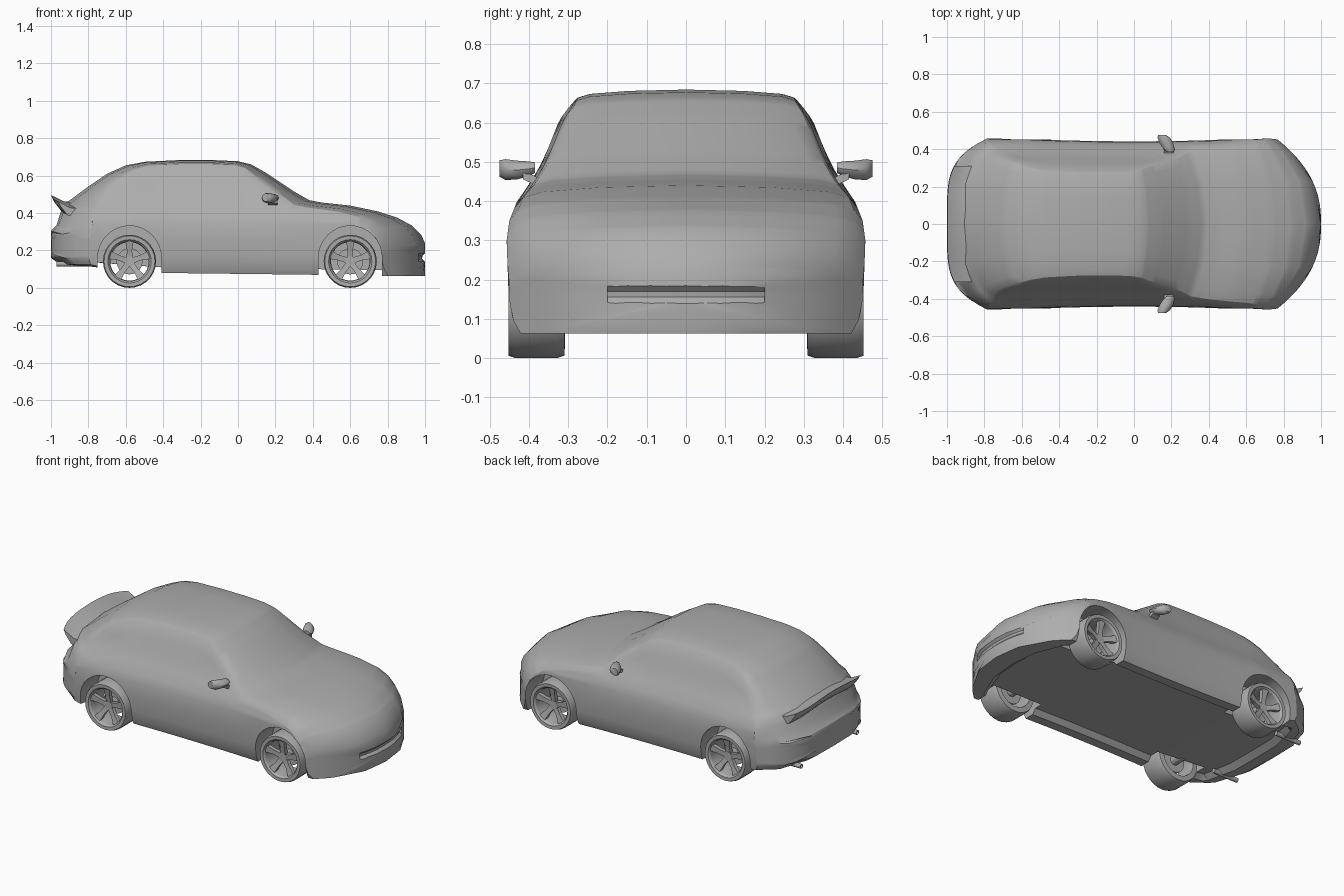
import bpy, bmesh, math
from mathutils import Vector

old = bpy.data.objects.get("Cube")
if old:
    bpy.data.objects.remove(old, do_unlink=True)

grey = bpy.data.materials.new("plain grey")
grey.use_nodes = True
grey.diffuse_color = (0.42, 0.42, 0.42, 1)
grey.node_tree.nodes["Principled BSDF"].inputs["Base Color"].default_value = (0.42, 0.42, 0.42, 1)


def lerp(table, t):
    """Piecewise linear lookup in a list of (key, value) pairs."""
    if t <= table[0][0]:
        return table[0][1]
    for (a, va), (b, vb) in zip(table, table[1:]):
        if t <= b:
            return va + (vb - va) * (t - a) / (b - a)
    return table[-1][1]


def loft(name, rings, closed=False):
    """Skin a list of equal-length closed rings; cap the ends unless closed."""
    bm = bmesh.new()
    rows = [[bm.verts.new(p) for p in ring] for ring in rings]
    n = len(rows[0])
    pairs = list(zip(rows, rows[1:])) + ([(rows[-1], rows[0])] if closed else [])
    for a, b in pairs:
        for i in range(n):
            j = (i + 1) % n
            bm.faces.new((a[i], a[j], b[j], b[i]))
    if not closed:
        bm.faces.new(rows[0])
        bm.faces.new(rows[-1])
    bmesh.ops.remove_doubles(bm, verts=bm.verts, dist=0.0004)
    bmesh.ops.recalc_face_normals(bm, faces=bm.faces)
    mesh = bpy.data.meshes.new(name)
    bm.to_mesh(mesh)
    bm.free()
    mesh.materials.append(grey)
    ob = bpy.data.objects.new(name, mesh)
    bpy.context.collection.objects.link(ob)
    return ob


def smooth(ob, angle=28):
    bpy.ops.object.select_all(action='DESELECT')
    ob.select_set(True)
    bpy.context.view_layer.objects.active = ob
    bpy.ops.object.shade_smooth_by_angle(angle=math.radians(angle))


def cut(ob, cutter):
    cutter.hide_render = True
    mod = ob.modifiers.new("cut", 'BOOLEAN')
    mod.operation, mod.solver, mod.object = 'DIFFERENCE', 'EXACT', cutter
    bpy.context.view_layer.objects.active = ob
    bpy.ops.object.modifier_apply(modifier=mod.name)
    bpy.data.objects.remove(cutter, do_unlink=True)


def bow(y, end):
    """Rounding of the nose (end > 0) and the tail in plan."""
    u = abs(y) / 0.45
    return -0.23 * u ** 2.4 if end > 0 else 0.2 * u ** 4.5


# Body outlines: roof line, underside line, floor recess, crown drop,
# wrap-round of the two screens, and side bulge by height
TOP = [(-1, .305), (-.97, .335), (-.95, .4), (-.93, .442), (-.9, .468), (-.8, .542),
       (-.7, .61), (-.6, .655), (-.5, .674), (-.3, .684), (-.15, .684), (0, .677),
       (.07, .66), (.15, .615), (.3, .515), (.38, .469), (.45, .456), (.6, .44),
       (.75, .408), (.85, .376), (.93, .333), (.98, .283), (1, .238)]
UNDER = [(-1, .16), (-.95, .125), (-.75, .105), (-.42, .08), (.42, .07), (1, .063)]
RECESS = [(-.88, 0), (-.84, .03), (.84, .03), (.88, 0)]
CROWN = [(.25, .038), (.6, .058), (1, .058)]
WRAP = [(-1, 0), (-.9, .055), (-.6, .055), (-.3, 0), (-.12, 0), (.15, -.065), (.4, -.06), (.75, 0)]
SIDE = [(.06, .42), (.1, .442), (.16, .452), (.3, .457), (.35, .45), (.4, .43),
        (.44, .4), (.5, .365), (.6, .325), (.65, .295), (.7, .25)]


def section(x):
    """Half section from the underside up to the roof, then mirrored."""
    top, low, drop = lerp(TOP, x), lerp(UNDER, x), lerp(CROWN, x)
    edge = top - drop
    belt = min(.34, edge - .025)
    width = .97 + .03 * min(1, (x / .6) ** 2)
    floor = low + lerp(RECESS, x)
    yb = lerp(SIDE, low) * width
    half = [(0, floor), (yb * .4, floor), (yb * .8, floor), (yb * .86, low)]
    half += [(None, low + (belt - low) * t) for t in (0, .12, .35, .7)]
    half += [(None, belt + (edge - belt) * t) for t in (0, .17, .35, .6, .8, 1)]
    ye = lerp(SIDE, edge) * width
    half += [(ye * k, top - drop * d) for k, d in ((.95, .54), (.84, .29), (.5, .09), (0, 0))]
    half = [(lerp(SIDE, z) * width if y is None else y, z) for y, z in half]
    return half + [(-y, z) for y, z in half[-2:0:-1]]


def ring(x, pts):
    f = max(0, (x - .2) / .8) ** 2 if x > 0 else max(0, (-.4 - x) / .6) ** 2
    wrap = lerp(WRAP, x)
    return [(x + f * bow(y, x) + wrap * (y / .35) ** 2 * lerp([(.34, 0), (.44, 1)], z), y, z)
            for y, z in pts]


def end_rings(x):
    """Concentric rings closing the nose or tail with the same rounding."""
    pts = section(x)
    mid = (pts[0][1] + lerp(TOP, x)) / 2
    return [ring(x, [(y * k, mid + (z - mid) * k) for y, z in pts])
            for k in (.9, .8, .6, .4, .2, .03)]


stations = sorted({k for k, _ in TOP} | {round(-.92 + i * .04, 3) for i in range(47)})
body = loft("body", end_rings(-1)[::-1] + [ring(x, section(x)) for x in stations] + end_rings(1))

# Wheel arches
WHEELS = {"rear": -.58, "front": .6}
for end, wx in WHEELS.items():
    for s in (1, -1):
        arch = [(wx + .17 * math.cos(a), .16 + .172 * math.sin(a))
                for a in (math.pi * i / 16 for i in range(17))]
        arch += [(wx - .17, -.1), (wx + .17, -.1)]
        cut(body, loft("arch_cutter", [[(x, s * y, z) for x, z in arch] for y in (.285, .6)]))


def strip(name, pts, ymax, end, drop=0):
    """Sweep an x-z profile across the car, following the plan rounding."""
    ys = [ymax * (i / 8 - 1) for i in range(17)]
    return loft(name, [[(x + bow(y, end), y, z - drop * (y / ymax) ** 2) for x, z in pts] for y in ys])


# Shallow wedge-shaped front intake
cut(body, strip("intake_cutter", [(.984, .155), (1.03, .11), (1.03, .215), (.986, .17)], .2, 1))

smooth(body)

# Tail spoiler lip, blending out of the boot lid
smooth(strip("spoiler", [(-.86, .46), (-.93, .462), (-.998, .496), (-.985, .47), (-.95, .425), (-.86, .4)],
             .31, -1, .035), 40)


def lathe(name, profile, cx, cz, s, sides=28):
    """Spin a closed (radius, y) profile about a crosswise axle."""
    rings = []
    for i in range(sides):
        a = 2 * math.pi * i / sides
        rings.append([(cx + r * math.cos(a), s * y, cz + r * math.sin(a)) for r, y in profile])
    return loft(name, rings, closed=True)


def disc(r, y0, y1):
    return [(0, y0), (r, y0), (r, y1), (0, y1)]


# Wheels: tyre with rim, five spokes, hub and brake disc
TYRE = [(.106, .308), (.136, .31), (.142, .328), (.142, .435), (.136, .452),
        (.116, .451), (.107, .44), (.103, .41), (.103, .33)]
R = .142
for end, wx in WHEELS.items():
    for s, side in ((1, "left"), (-1, "right")):
        tag = f"{end}_{side}"
        smooth(lathe("tyre_" + tag, TYRE, wx, R, s))
        lathe("hub_" + tag, disc(.028, .27, .425), wx, R, s, 12)
        lathe("brake_" + tag, disc(.07, .345, .36), wx, R, s, 20)
        for i in range(5):
            a = math.pi / 2 + i * 2 * math.pi / 5
            out, across = Vector((math.cos(a), 0, math.sin(a))), Vector((-math.sin(a), 0, math.cos(a)))
            rings = []
            for r, w, y in ((.015, .016, .41), (.06, .014, .418), (.11, .022, .43)):
                c = Vector((wx, 0, R)) + out * r
                rings.append([c + across * u * w + Vector((0, s * (y + v), 0))
                              for u, v in ((-1, -.012), (1, -.012), (1, .012), (-1, .012))])
            loft(f"spoke_{tag}_{i}", rings)

# Door mirrors: a swelling shell on a short arm
for s, side in ((1, "left"), (-1, "right")):
    rings = []
    for y, x, z, rx, rz in ((.385, .195, .485, .018, .014), (.4, .188, .482, .03, .02),
                            (.43, .174, .479, .036, .025), (.46, .16, .48, .034, .028),
                            (.475, .15, .483, .022, .022)):
        rings.append([(x + rx * math.cos(a), s * y, z + rz * math.sin(a))
                      for a in (math.pi * i / 5 for i in range(10))])
    smooth(loft("mirror_" + side, rings), 40)
    loft("mirror_arm_" + side, [[(x, s * y, z + h) for x, h in ((.16, 0), (.21, 0), (.21, .022), (.16, .022))]
                                for y, z in ((.36, .43), (.415, .455))])

# Exhaust tips
for s, side in ((1, "left"), (-1, "right")):
    rings = [[(x, s * .27 + r * math.cos(a), .128 + r * math.sin(a))
              for a in (math.pi * i / 5 for i in range(10))]
             for x, r in ((-.8, .014), (-.97, .014), (-.97, .01), (-.93, .01))]
    smooth(loft("exhaust_" + side, rings), 40)
